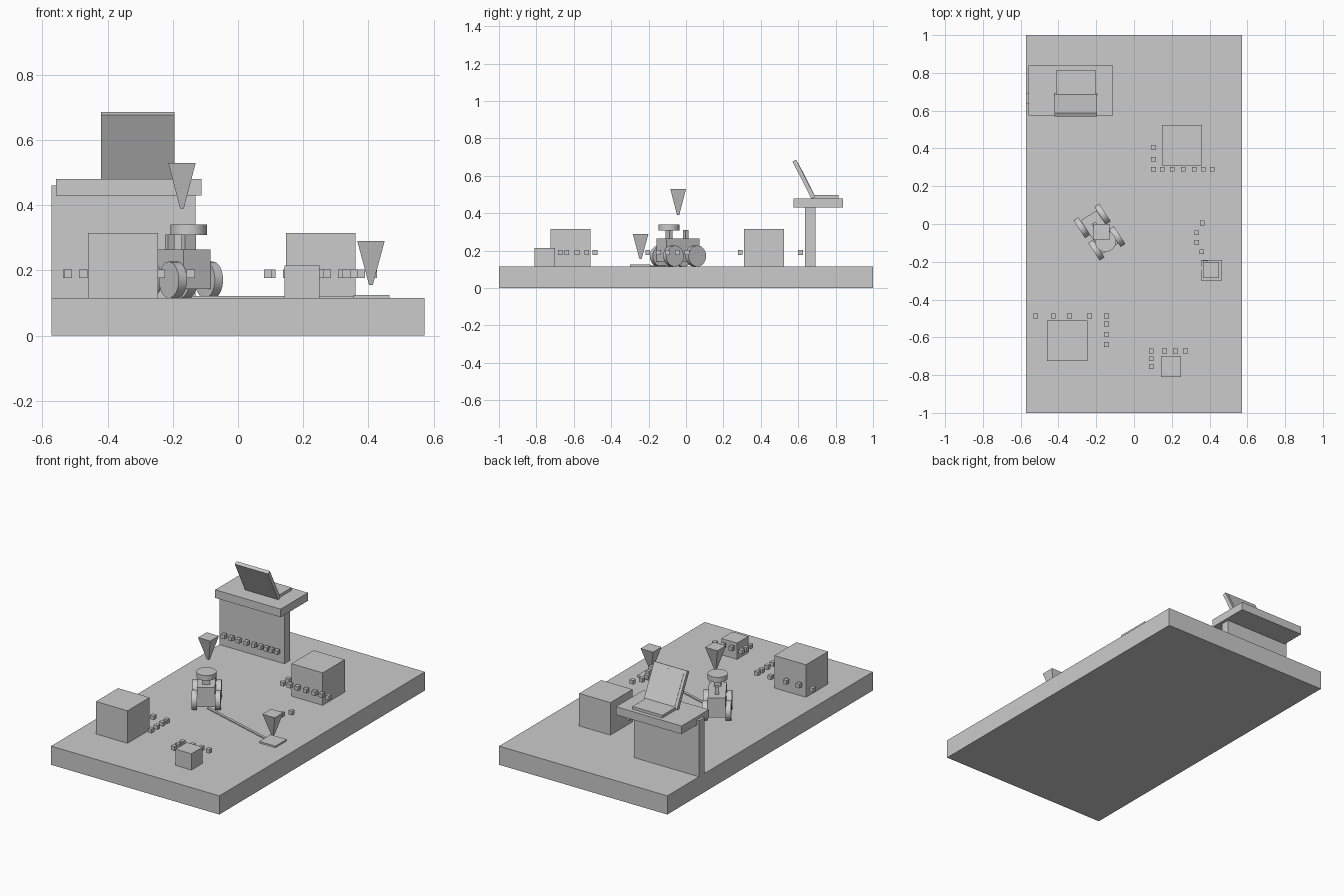
import bpy, math
from mathutils import Matrix, Vector

if "Cube" in bpy.data.objects:
    bpy.data.objects.remove(bpy.data.objects["Cube"])

FLOOR = 0.115


def box(name, x, y, z):
    """Box from (min, max) ranges."""
    c = [(a + b) / 2 for a, b in (x, y, z)]
    bpy.ops.mesh.primitive_cube_add(size=1, location=c)
    o = bpy.context.object
    o.name = name
    o.data.transform(Matrix.Diagonal((x[1] - x[0], y[1] - y[0], z[1] - z[0], 1)))
    return o


def cylinder(name, r, depth, loc, rot=(0, 0, 0)):
    bpy.ops.mesh.primitive_cylinder_add(vertices=32, radius=r, depth=depth, location=loc, rotation=rot)
    o = bpy.context.object
    o.name = name
    bpy.ops.object.shade_smooth_by_angle()
    return o


def pointer(name, x, y, z0, z1):
    """Floating inverted pyramid."""
    bpy.ops.mesh.primitive_cone_add(vertices=4, radius1=0.008, radius2=0.042 * math.sqrt(2),
                                    depth=z1 - z0, location=(x, y, (z0 + z1) / 2),
                                    rotation=(0, 0, math.pi / 4))
    bpy.context.object.name = name


# Base and obstacle blocks
box("base", (-0.573, 0.573), (-1, 1), (0, FLOOR))
box("left_block", (-0.46, -0.245), (-0.725, -0.51), (FLOOR, 0.315))
box("small_block", (0.142, 0.25), (-0.81, -0.70), (FLOOR, 0.215))
box("right_block", (0.147, 0.36), (0.31, 0.525), (FLOOR, 0.315))

# Desk
box("desk_top", (-0.558, -0.112), (0.575, 0.84), (0.43, 0.48))
box("desk_support", (-0.573, -0.13), (0.637, 0.692), (FLOOR, 0.46))

# Laptop: screen leans towards the front and faces the back
box("laptop_base", (-0.41, -0.205), (0.675, 0.815), (0.48, 0.497))
for name, w, h, t, off in (("laptop_lid", 0.226, 0.224, 0.022, 0),
                           ("laptop_screen", 0.192, 0.187, 0.004, 0.011)):
    o = box(name, (-w / 2, w / 2), (-t / 2, t / 2), (-h / 2, h / 2))
    tilt = math.radians(27)
    o.rotation_euler.x = tilt
    o.location = (-0.308, 0.63 + off * math.cos(tilt), 0.582 + off * math.sin(tilt))

# Robot, built around its own centre and then turned
robot = [box("robot_body", (-0.05, 0.05), (-0.105, 0.105), (0.143, 0.264)),
         box("robot_neck", (-0.02, 0.02), (-0.068, -0.048), (0.264, 0.312)),
         box("robot_rear_post", (-0.012, 0.012), (0.04, 0.058), (0.264, 0.31)),
         cylinder("robot_head", 0.056, 0.032, (0, -0.058, 0.325))]
for sx in (-1, 1):
    for sy in (-1, 1):
        robot.append(cylinder("robot_wheel", 0.056, 0.03, (sx * 0.066, sy * 0.071, FLOOR + 0.056),
                              (0, math.pi / 2, 0)))
turn = Matrix.Translation((-0.183, -0.043, 0)) @ Matrix.Rotation(math.radians(33), 4, 'Z')
bpy.context.view_layer.update()
for o in robot:
    o.matrix_world = turn @ o.matrix_world

# Goal pad, path strip and floating pointers
box("goal_pad", (0.355, 0.465), (-0.30, -0.19), (FLOOR, 0.125))
start, end = Vector((-0.14, -0.09)), Vector((0.40, -0.248))
d = end - start
strip = box("path_strip", (-d.length / 2, d.length / 2), (-0.008, 0.008), (FLOOR, 0.121))
strip.location.xy = (start + end) / 2
strip.rotation_euler.z = math.atan2(d.y, d.x)
pointer("robot_pointer", -0.172, -0.042, 0.39, 0.53)
pointer("goal_pointer", 0.408, -0.243, 0.155, 0.29)

# Small detection cubes hovering beside the obstacles
points = [(0.103, y) for y in (0.406, 0.343, 0.29)]
points += [(x, 0.29) for x in (0.15, 0.203, 0.261, 0.319, 0.367, 0.414)]
points += [(0.361, 0.005), (0.332, -0.047), (0.332, -0.098), (0.358, -0.147), (0.377, -0.205)]
points += [(x, -0.487) for x in (-0.522, -0.427, -0.341, -0.236, -0.145)]
points += [(-0.145, y) for y in (-0.53, -0.583, -0.638)]
points += [(x, -0.672) for x in (0.092, 0.161, 0.22, 0.273)]
points += [(0.092, y) for y in (-0.713, -0.754)]
points += [(x, 0.612) for x in (-0.525, -0.475, -0.425, -0.37, -0.32, -0.275, -0.235, -0.2, -0.163)]
s = 0.0125
for x, y in points:
    box("marker_cube", (x - s, x + s), (y - s, y + s), (0.19 - s, 0.19 + s))
